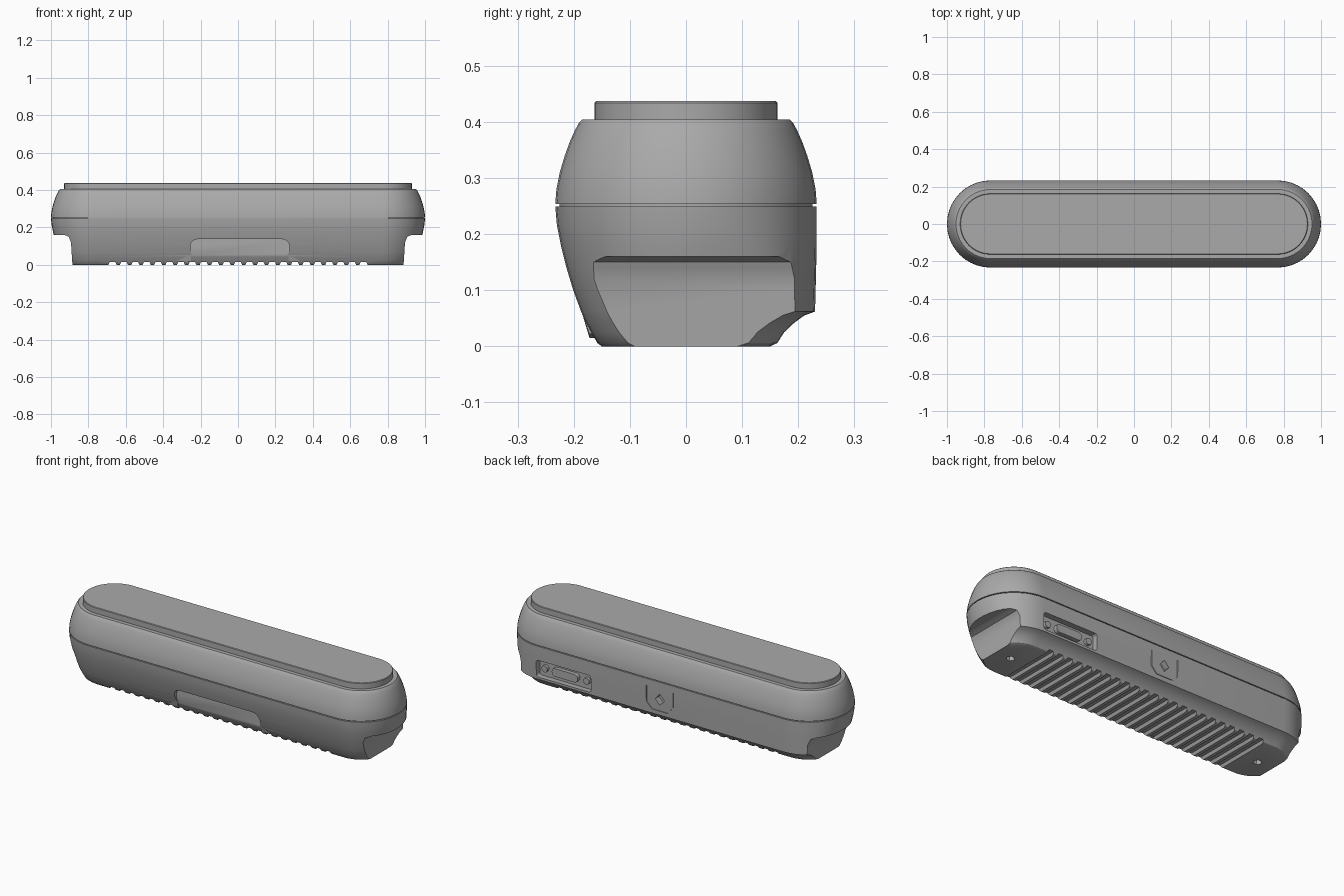
import bpy, bmesh, math
from mathutils import Vector, Matrix

if "Cube" in bpy.data.objects:
    bpy.data.objects.remove(bpy.data.objects["Cube"])

grey = bpy.data.materials.new("mid_grey")
grey.diffuse_color = (0.40, 0.40, 0.40, 1)
grey.use_nodes = True
grey.node_tree.nodes["Principled BSDF"].inputs["Base Color"].default_value = grey.diffuse_color
HALF, RAD, SEG = 0.767, 0.233, 20


def finish(name, bm, angle=30):
    bmesh.ops.recalc_face_normals(bm, faces=bm.faces)
    me = bpy.data.meshes.new(name)
    bm.to_mesh(me)
    bm.free()
    me.materials.append(grey)
    ob = bpy.data.objects.new(name, me)
    bpy.context.collection.objects.link(ob)
    if angle:
        smooth(ob, angle)
    return ob


def smooth(ob, angle):
    bpy.ops.object.select_all(action='DESELECT')
    ob.select_set(True)
    bpy.context.view_layer.objects.active = ob
    bpy.ops.object.shade_smooth_by_angle(angle=math.radians(angle))


def loft(name, rings, angle=30):
    """Stack capsule outlines; each ring is (z, front_inset, back_inset)."""
    bm = bmesh.new()
    loops = []
    for z, front, back in rings:
        loop = []
        for side in (1, -1):
            for i in range(SEG + 1):
                a = math.pi * i / SEG - math.pi / 2
                nx, ny = side * math.cos(a), side * math.sin(a)
                t = min(1, max(0, (ny - 0.2) / 0.5))
                r = RAD - (front * (1 - t) + back * t)
                loop.append(bm.verts.new((side * HALF + nx * r, ny * r, z)))
        loops.append(loop)
    n = len(loops[0])
    for a, b in zip(loops, loops[1:]):
        for i in range(n):
            j = (i + 1) % n
            bm.faces.new((a[i], a[j], b[j], b[i]))
    bm.faces.new(loops[0])
    bm.faces.new(loops[-1])
    return finish(name, bm, angle)


def prism(bm, pts, vec):
    """Extrude a closed polygon along a vector."""
    a = [bm.verts.new(p) for p in pts]
    b = [bm.verts.new(Vector(p) + Vector(vec)) for p in pts]
    bm.faces.new(a)
    bm.faces.new(b)
    for i in range(len(a)):
        j = (i + 1) % len(a)
        bm.faces.new((a[i], a[j], b[j], b[i]))


def box(bm, x0, x1, y0, y1, z0, z1):
    prism(bm, [(x0, y0, z0), (x1, y0, z0), (x1, y1, z0), (x0, y1, z0)], (0, 0, z1 - z0))


def round_rect(x0, x1, z0, z1, r, y):
    pts = []
    for cx, cz, a0 in ((x1 - r, z1 - r, 0), (x0 + r, z1 - r, 90),
                       (x0 + r, z0 + r, 180), (x1 - r, z0 + r, 270)):
        for k in range(6):
            a = math.radians(a0 + 18 * k)
            pts.append((cx + r * math.cos(a), y, cz + r * math.sin(a)))
    return pts


def cut(target, bm, name):
    cutter = finish(name, bm, 0)
    cutter.hide_render = True
    mod = target.modifiers.new(name, 'BOOLEAN')
    mod.operation, mod.solver, mod.object = 'DIFFERENCE', 'EXACT', cutter
    bpy.ops.object.select_all(action='DESELECT')
    target.select_set(True)
    bpy.context.view_layer.objects.active = target
    while target.modifiers[0] != mod and len(target.modifiers) > 1:
        bpy.ops.object.modifier_move_up(modifier=name)
    bpy.ops.object.modifier_apply(modifier=name)
    bpy.data.objects.remove(cutter)


# Upper shell, raised lid and the core behind the seam
loft("upper_shell", [(z, i, i) for z, i in (
    (0.254, 0), (0.28, 0.002), (0.31, 0.008), (0.34, 0.017),
    (0.365, 0.026), (0.385, 0.035), (0.398, 0.042), (0.404, 0.048))])
loft("top_lid", [(0.39, 0.07, 0.07), (0.434, 0.07, 0.07), (0.437, 0.073, 0.073)])
loft("seam_core", [(0.235, 0.008, 0.008), (0.27, 0.008, 0.008)])

# Lower shell: tapered front and ends, upright back wall
lower = loft("lower_shell", [
    (0, 0.083, 0.083), (0.006, 0.075, 0.07), (0.025, 0.064, 0.058), (0.042, 0.055, 0.04),
    (0.055, 0.049, 0.022), (0.062, 0.046, 0.003), (0.10, 0.032, 0.002), (0.14, 0.02, 0.001),
    (0.18, 0.010, 0), (0.215, 0.003, 0), (0.249, 0, 0)], 0)

# Flat end notches
bm = bmesh.new()
for s in (1, -1):
    prism(bm, [(s * 0.884, -0.4, -0.02), (s * 0.893, -0.4, 0.12), (s * 0.905, -0.4, 0.15),
               (s * 0.93, -0.4, 0.16), (s * 1.1, -0.4, 0.16), (s * 1.1, -0.4, -0.02)], (0, 0.8, 0))
cut(lower, bm, "end_notches")

# Grip grooves across the underside
bm = bmesh.new()
for k in range(23):
    x = (k - 11) * 0.061
    prism(bm, [(x - 0.026, -0.3, -0.01), (x - 0.014, -0.3, 0.016),
               (x + 0.014, -0.3, 0.016), (x + 0.026, -0.3, -0.01)], (0, 0.6, 0))
cut(lower, bm, "grip_grooves")

# Screw holes, front finger slot, rear port, button outline and button hole
bm = bmesh.new()
for s in (1, -1):
    prism(bm, [(s * 0.79 + 0.022 * math.cos(i * math.pi / 3), 0.022 * math.sin(i * math.pi / 3), -0.02)
               for i in range(6)], (0, 0, 0.05))
prism(bm, round_rect(-0.255, 0.275, 0.042, 0.137, 0.04, -0.3), (0, 0.118, 0))
prism(bm, round_rect(0.43, 0.77, 0.075, 0.17, 0.015, 0.3), (0, -0.1, 0))
prism(bm, [(0.028, 0.3, 0.15), (0, 0.3, 0.182), (-0.028, 0.3, 0.15), (0, 0.3, 0.118)], (0, -0.1, 0))
outer = [(-0.085, 0.21), (-0.085, 0.12), (-0.05, 0.085), (0.05, 0.085), (0.085, 0.12), (0.085, 0.21)]
inner = [(x * 0.95, z if z > 0.2 else z + 0.004) for x, z in reversed(outer)]
prism(bm, [(x, 0.3, z) for x, z in outer + inner], (0, -0.073, 0))
cut(lower, bm, "detail_cuts")
smooth(lower, 30)

# Port insert: rounded tongue with two side pins
bm = bmesh.new()
prism(bm, round_rect(0.52, 0.68, 0.10, 0.145, 0.02, 0.222), (0, -0.03, 0))
for x in (0.47, 0.73):
    prism(bm, round_rect(x - 0.018, x + 0.018, 0.104, 0.14, 0.017, 0.216), (0, -0.025, 0))
finish("port_insert", bm)

# Small lips at the lower corners of the finger slot
bm = bmesh.new()
for x0, x1 in ((-0.25, -0.33), (0.27, 0.33)):
    prism(bm, [(x0, -0.184, 0.055), (x0, -0.172, 0.015), (x1, -0.172, 0.022)], (0, 0.03, 0))
finish("slot_lips", bm)
